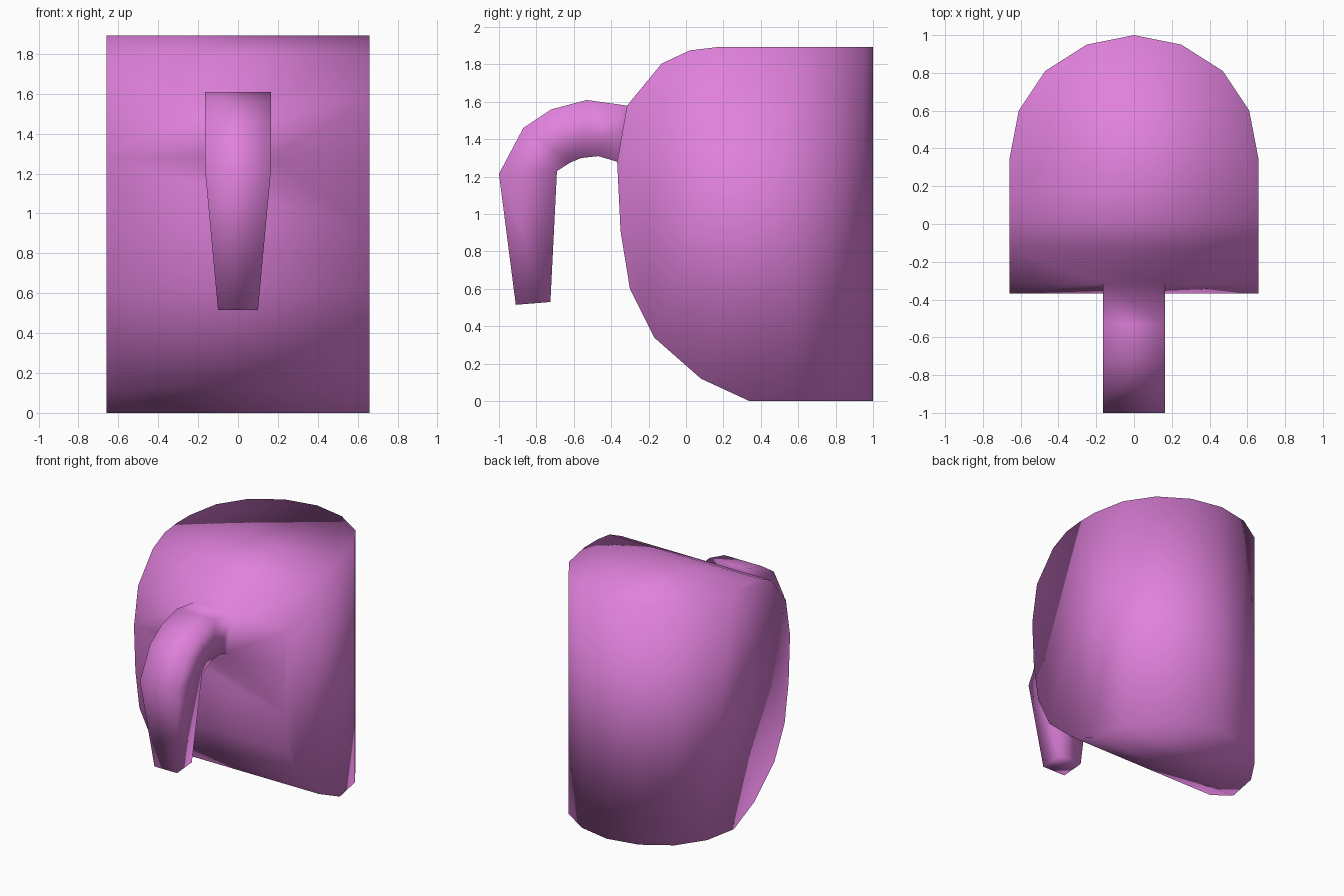
import bpy, bmesh

if "Cube" in bpy.data.objects:
    bpy.data.objects.remove(bpy.data.objects["Cube"])

bm = bmesh.new()
W, H = 0.66, 1.893      # half width and height of the body
HW = 0.165              # half width of the hook

# Front curve of the body (y, z), bottom to top
front = [(0.34, 0), (0.08, 0.12), (-0.17, 0.34), (-0.30, 0.60), (-0.35, 0.91),
         (-0.368, 1.28), (-0.315, 1.58), (-0.13, 1.805), (0.02, 1.875), (0.17, H)]
LOW = 5                 # the hook grows out of the band between rows 5 and 6


def row(y, z, xs):
    return [bm.verts.new((x, y, z)) for x in xs]


rows = [row(y, z, (-W, -HW, HW, W) if i in (LOW, LOW + 1) else (-W, W))
        for i, (y, z) in enumerate(front)]

# Curved front, leaving an opening where the hook joins
for i, (a, b) in enumerate(zip(rows, rows[1:])):
    if i == LOW:
        bm.faces.new((a[0], a[1], b[1], b[0]))
        bm.faces.new((a[2], a[3], b[3], b[2]))
    else:
        bm.faces.new(a + b[::-1])

# Rounded back wall, listed from right to left
half = [(0.61, 0.60), (0.47, 0.81), (0.25, 0.95)]
arc = half + [(0, 1.0)] + [(-x, y) for x, y in reversed(half)]
bottom = [rows[0][1]] + [bm.verts.new((x, y, 0)) for x, y in arc] + [rows[0][0]]
top = [bm.verts.new((x, y, H)) for x, y in [(W, 0.34)] + arc + [(-W, 0.34)]]
for k in range(len(top) - 1):
    bm.faces.new((bottom[k], bottom[k + 1], top[k + 1], top[k]))

# Top, underside and flat sides
bm.faces.new(rows[-1] + top)
bm.faces.new(bottom[::-1])
bm.faces.new([r[-1] for r in rows] + [top[0]])
bm.faces.new([r[0] for r in rows][::-1] + [top[-1]])

# Hook: outer and inner curve points with half width, swept from the body
hook = [((-0.53, 1.61), (-0.47, 1.31), HW), ((-0.72, 1.56), (-0.56, 1.30), HW),
        ((-0.87, 1.46), (-0.62, 1.275), HW), ((-1.0, 1.215), (-0.69, 1.23), HW),
        ((-0.91, 0.515), (-0.725, 0.53), 0.10)]
ring = [rows[LOW + 1][1], rows[LOW + 1][2], rows[LOW][2], rows[LOW][1]]
for outer, inner, w in hook:
    nxt = row(*outer, (-w, w)) + row(*inner, (w, -w))
    for k in range(4):
        j = (k + 1) % 4
        bm.faces.new((ring[k], ring[j], nxt[j], nxt[k]))
    ring = nxt
bm.faces.new(ring)

# Finish: one smooth-shaded coloured shell
bmesh.ops.recalc_face_normals(bm, faces=bm.faces)
for f in bm.faces:
    f.smooth = True
mesh = bpy.data.meshes.new("body_with_hook")
bm.to_mesh(mesh)
bm.free()
mat = bpy.data.materials.new("pink")
mat.diffuse_color = (0.75, 0.22, 0.72, 1)
mat.use_nodes = True
mat.node_tree.nodes["Principled BSDF"].inputs["Base Color"].default_value = mat.diffuse_color
mesh.materials.append(mat)
bpy.context.collection.objects.link(bpy.data.objects.new("body_with_hook", mesh))
